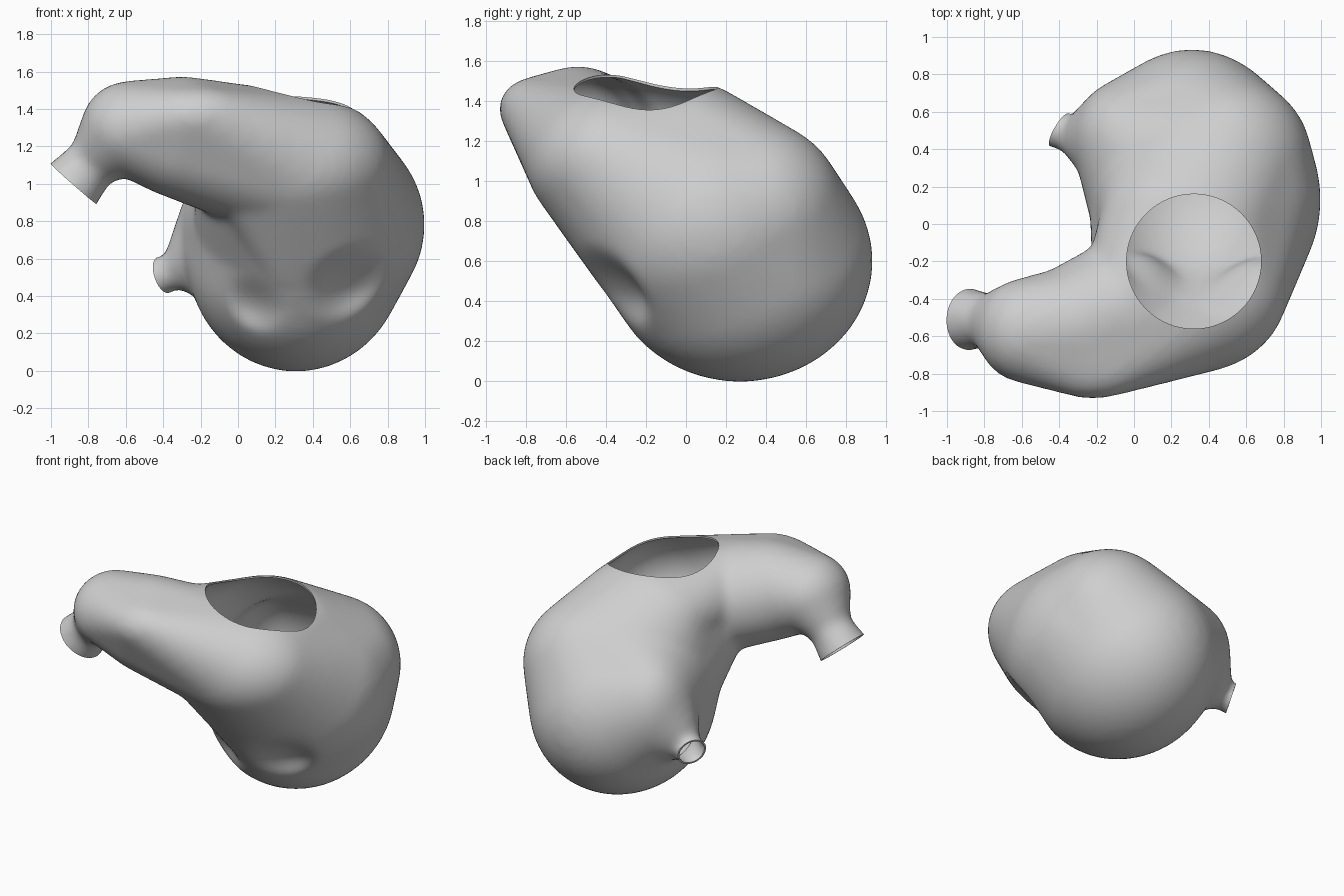
import bpy, bmesh, math
from mathutils import Vector

cube = bpy.data.objects.get("Cube")
if cube:
    bpy.data.objects.remove(cube, do_unlink=True)

# Unit sphere directions shared by every lobe
ball = bmesh.new()
bmesh.ops.create_icosphere(ball, subdivisions=4, radius=1)
DIRS = [v.co.copy() for v in ball.verts]
ball.free()


def lobe(centre, radii):
    c = Vector(centre)
    return [c + Vector(a * b for a, b in zip(d, radii)) for d in DIRS]


def ring(centre, axis, radius, count=32):
    turn = Vector(axis).to_track_quat('Z', 'Y')
    angles = [i * math.tau / count for i in range(count)]
    return [Vector(centre) + turn @ Vector((math.cos(a), math.sin(a), 0)) * radius for a in angles]


def hull(bm, points):
    verts = [bm.verts.new(p) for p in points]
    result = bmesh.ops.convex_hull(bm, input=verts)
    spare = {v for v in result["geom_interior"] + result["geom_unused"]
             if isinstance(v, bmesh.types.BMVert)}
    bmesh.ops.delete(bm, geom=list(spare), context='VERTS')


def bake(obj):
    bpy.context.view_layer.update()
    graph = bpy.context.evaluated_depsgraph_get()
    mesh = bpy.data.meshes.new_from_object(obj.evaluated_get(graph))
    obj.modifiers.clear()
    obj.data = mesh


def cutter(name, start, axis, radius, depth):
    axis = Vector(axis).normalized()
    bpy.ops.mesh.primitive_cylinder_add(vertices=64, radius=radius, depth=depth,
                                        location=Vector(start) + axis * depth / 2)
    obj = bpy.context.object
    obj.name = name
    obj.rotation_euler = axis.to_track_quat('Z', 'Y').to_euler()
    obj.hide_render = True
    return obj


# Lobes of the curved pouch
rear = lobe((0.31, 0.27, 0.6), (0.58, 0.665, 0.605))
middle = lobe((0.38, 0.13, 0.78), (0.62, 0.66, 0.58))
shoulder = lobe((0.5, 0.35, 0.85), (0.45, 0.44, 0.45))
corner = lobe((-0.05, 0.45, 0.72), (0.28, 0.32, 0.38))
crest = lobe((0.28, 0.03, 1.2), (0.46, 0.33, 0.295))
front = lobe((0.3, -0.36, 1.1), (0.52, 0.44, 0.385))
belly = lobe((0.29, -0.26, 0.59), (0.22, 0.21, 0.2))
under = lobe((0.02, -0.46, 1.0), (0.17, 0.25, 0.19))
bridge = lobe((-0.05, -0.45, 1.24), (0.25, 0.26, 0.3))
arm = lobe((-0.3, -0.54, 1.25), (0.36, 0.32, 0.325))
arm_front = lobe((-0.22, -0.75, 1.36), (0.3, 0.185, 0.16))
elbow = lobe((-0.58, -0.57, 1.3), (0.26, 0.28, 0.25))

# Tube ends: centre of the opening, outward axis
big_end, big_axis = Vector((-0.88, -0.51, 1.0)), Vector((-0.66, 0.03, -0.75)).normalized()
small_end, small_axis = Vector((-0.4, 0.5, 0.51)), Vector((-0.82, 0.48, -0.28)).normalized()
big_neck = big_end - big_axis * 0.17
small_neck = small_end - small_axis * 0.08

bm = bmesh.new()
for group in [(rear, middle, shoulder), (rear, corner), (middle, corner),
              (middle, crest, front, shoulder), (front, belly, under), (belly, middle),
              (crest, front, bridge), (bridge, under), (bridge, front, arm, arm_front),
              (arm, arm_front, elbow),
              (elbow, lobe(big_neck, (0.14,) * 3)),
              (corner, lobe(small_neck, (0.085,) * 3)),
              (ring(big_neck, big_axis, 0.14), ring(big_end + big_axis * 0.08, big_axis, 0.18)),
              (ring(small_neck, small_axis, 0.085),
               ring(small_end + small_axis * 0.07, small_axis, 0.12))]:
    hull(bm, sum(group, []))
bmesh.ops.recalc_face_normals(bm, faces=bm.faces)
mesh = bpy.data.meshes.new("pouch")
bm.to_mesh(mesh)
bm.free()
pouch = bpy.data.objects.new("pouch", mesh)
bpy.context.collection.objects.link(pouch)

# Fuse the lobes into one skin
remesh = pouch.modifiers.new("fuse", 'REMESH')
remesh.mode = 'VOXEL'
remesh.voxel_size = 0.025
bake(pouch)

# Press the folds into the lower front
for centre, reach, depth in [((0.08, -0.28, 0.35), 0.2, 0.07), ((0.6, -0.36, 0.46), 0.27, 0.11)]:
    for v in pouch.data.vertices:
        d = (v.co - Vector(centre)).length / reach
        if d < 1:
            v.co.y += depth * (1 - d * d) ** 2

# Soften, then hollow out and open the skin
soften = pouch.modifiers.new("soften", 'SMOOTH')
soften.factor = 0.5
soften.iterations = 16
shell = pouch.modifiers.new("shell", 'SOLIDIFY')
shell.thickness = 0.012
shell.offset = -1
cutters = [cutter("top_hole_cutter", (0.32, -0.2, 1.2), (0, 0, 1), 0.36, 0.7),
           cutter("big_tube_cutter", big_end, big_axis, 0.26, 0.3),
           cutter("small_tube_cutter", small_end, small_axis, 0.18, 0.3)]
for c in cutters:
    cut = pouch.modifiers.new("cut", 'BOOLEAN')
    cut.operation = 'DIFFERENCE'
    cut.solver = 'EXACT'
    cut.object = c
bake(pouch)
for c in cutters:
    bpy.data.objects.remove(c, do_unlink=True)

# Single grey colour
grey = bpy.data.materials.new("light_grey")
grey.use_nodes = True
colour = (0.62, 0.62, 0.62, 1)
grey.diffuse_color = colour
grey.node_tree.nodes["Principled BSDF"].inputs["Base Color"].default_value = colour
pouch.data.materials.clear()
pouch.data.materials.append(grey)
for p in pouch.data.polygons:
    p.material_index = 0

bpy.ops.object.select_all(action='DESELECT')
pouch.select_set(True)
bpy.context.view_layer.objects.active = pouch
bpy.ops.object.shade_smooth_by_angle(angle=math.radians(40))
